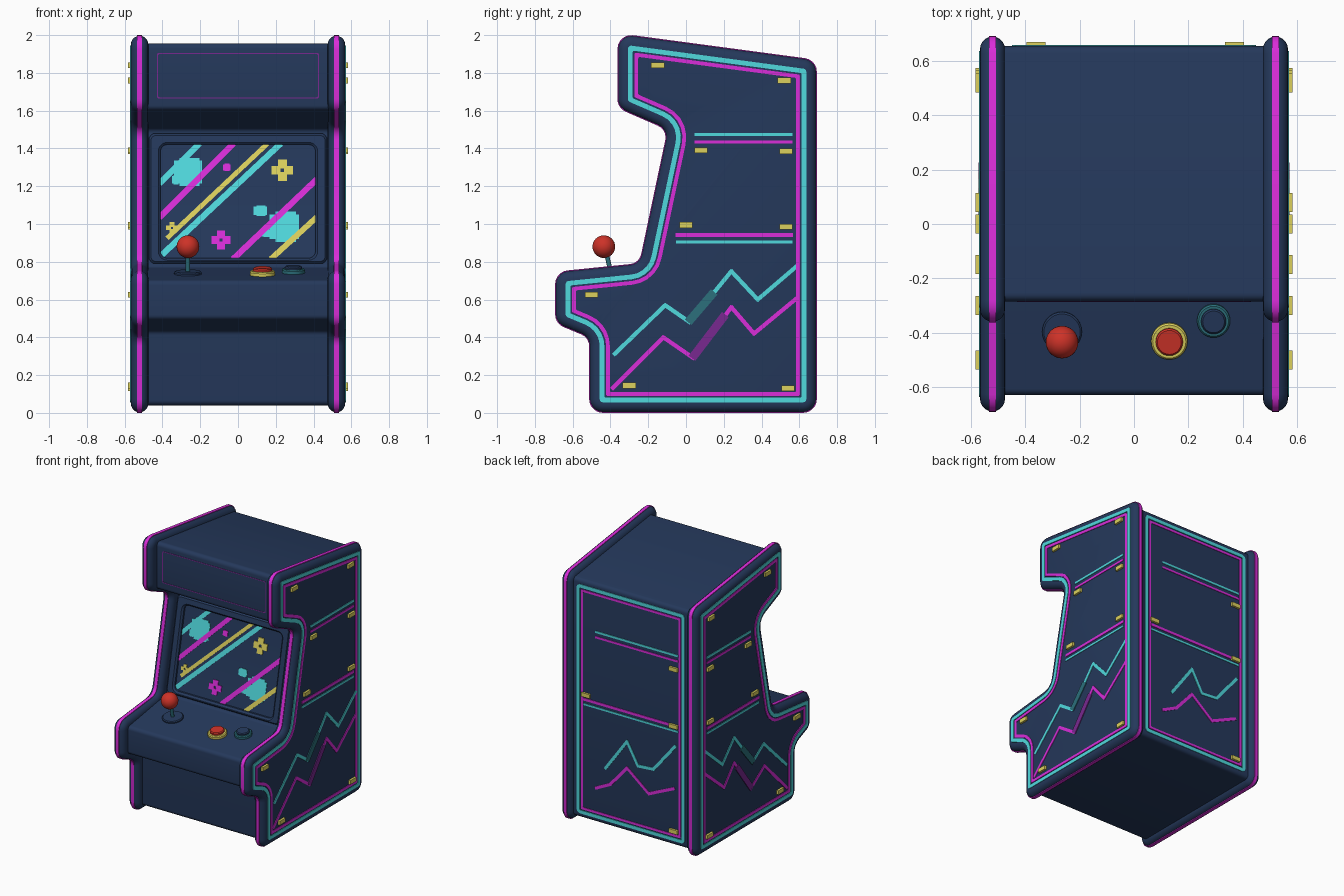
import bpy, bmesh, math
from mathutils import Vector as V

if "Cube" in bpy.data.objects:
    bpy.data.objects.remove(bpy.data.objects["Cube"], do_unlink=True)


def material(name, rgb):
    m = bpy.data.materials.new(name)
    m.use_nodes = True
    m.diffuse_color = (*rgb, 1)
    m.node_tree.nodes["Principled BSDF"].inputs["Base Color"].default_value = (*rgb, 1)
    return m


navy = material("navy", (0.018, 0.040, 0.105))
cyan = material("cyan", (0.08, 0.70, 0.73))
magenta = material("magenta", (0.70, 0.026, 0.70))
yellow = material("yellow", (0.72, 0.64, 0.11))
red = material("red", (0.61, 0.032, 0.021))
teal = material("dark teal", (0.025, 0.16, 0.20))
purple = material("purple", (0.19, 0.022, 0.28))
parts = []


def finish(bm, name, mat):
    bmesh.ops.recalc_face_normals(bm, faces=bm.faces)
    me = bpy.data.meshes.new(name)
    bm.to_mesh(me)
    bm.free()
    me.materials.append(mat)
    ob = bpy.data.objects.new(name, me)
    bpy.context.collection.objects.link(ob)
    parts.append(ob)
    return ob


def loft(name, loops, mat, cap=True):
    """Bridge equal point loops; cap the ends, or join last loop to first."""
    bm = bmesh.new()
    rings = [[bm.verts.new(p) for p in loop] for loop in loops]
    n = len(rings[0])
    pairs = list(zip(rings, rings[1:])) + ([] if cap else [(rings[-1], rings[0])])
    for a, b in pairs:
        for i in range(n):
            j = (i + 1) % n
            bm.faces.new((a[i], a[j], b[j], b[i]))
    if cap:
        bm.faces.new(rings[0])
        bm.faces.new(rings[-1])
    return finish(bm, name, mat)


def rounded(points, d=0.0, r=0.07, seg=5):
    """Inset a counter-clockwise outline by d and round its corners concentrically."""
    pts = [V(p) for p in points]
    n = len(pts)
    dirs = [(pts[(i + 1) % n] - pts[i]).normalized() for i in range(n)]
    out = []
    for i in range(n):
        a, b = dirs[i - 1], dirs[i]
        na, nb = V((-a.y, a.x)), V((-b.y, b.x))
        p = pts[i] + (na + nb) * (d / (1 + na.dot(nb)))
        turn = 1 if a.x * b.y - a.y * b.x > 0 else -1
        rad = max(r - turn * d, 0.008)
        centre = p + (na + nb) * (turn * rad / (1 + na.dot(nb)))
        for k in range(seg + 1):
            t = k / seg
            w = a.angle(b)
            m = (na * math.sin((1 - t) * w) + nb * math.sin(t * w)) / math.sin(w)
            out.append(centre - m * (turn * rad))
    return out


def rect(x, z0, z1):
    return [(-x, z0), (x, z0), (x, z1), (-x, z1)]


def band(name, outline, r, d0, d1, place, mat):
    sections = [(d0, -0.004), (d0, 0.004), (d1, 0.004), (d1, -0.004)]
    return loft(name, [[place(p.x, p.y, h) for p in rounded(outline, d, r)]
                       for d, h in sections], mat, cap=False)


def plates(name, polys, place, mat, top=0.004):
    """Thin raised plates from flat polygons."""
    bm = bmesh.new()
    for poly in polys:
        lo = [bm.verts.new(place(u, v, -0.004)) for u, v in poly]
        hi = [bm.verts.new(place(u, v, top)) for u, v in poly]
        bm.faces.new(lo)
        bm.faces.new(hi)
        for i in range(len(poly)):
            j = (i + 1) % len(poly)
            bm.faces.new((lo[i], lo[j], hi[j], hi[i]))
    return finish(bm, name, mat)


def line(points, w=0.022):
    """Rectangles along a polyline."""
    out = []
    for a, b in zip(points, points[1:]):
        a, b = V(a), V(b)
        t = (b - a).normalized() * w / 2
        s = V((-t.y, t.x))
        out.append([a - t * 0.6 - s, b + t * 0.6 - s, b + t * 0.6 + s, a - t * 0.6 + s])
    return out


def box(u, v, w, h):
    return [(u - w / 2, v - h / 2), (u + w / 2, v - h / 2), (u + w / 2, v + h / 2), (u - w / 2, v + h / 2)]


# Cabinet body between the side panels
body = [(-0.46, 0.04), (0.655, 0.04), (0.655, 1.835), (-0.285, 1.96), (-0.285, 1.61), (-0.02, 1.50),
        (-0.17, 0.77), (-0.63, 0.70), (-0.63, 0.50), (-0.46, 0.43)]
loop = rounded(body, 0, 0.028)
loft("cabinet_body", [[(x, p.x, p.y) for p in loop] for x in (-0.5, 0.5)], navy)

# Side panels, edge trims and side artwork
side = [(-0.51, 0.003), (0.69, 0.003), (0.69, 1.867), (-0.36, 2.007), (-0.36, 1.615), (-0.095, 1.50),
        (-0.245, 0.79), (-0.69, 0.745), (-0.69, 0.475), (-0.51, 0.40)]
OUT, R, MID = 0.567, 0.046, 0.521
clips = [(-0.15, 1.84), (0.52, 1.76), (0.08, 1.39), (0.53, 1.385), (0, 0.995), (0.53, 0.985),
         (-0.5, 0.625), (-0.3, 0.145), (0.54, 0.13)]
cyan_zig = [(-0.38, 0.31), (-0.11, 0.57), (0.02, 0.48), (0.24, 0.75), (0.38, 0.6), (0.59, 0.78)]
magenta_zig = [(-0.39, 0.13), (-0.12, 0.40), (0.04, 0.29), (0.24, 0.56), (0.36, 0.42), (0.59, 0.61)]


def artwork(tag, place, u0, u1, zigs, spots):
    plates(tag + "_cyan_lines", line([(u0 + 0.1, 1.475), (u1, 1.475)], 0.016) +
           line([(u0, 0.905), (u1, 0.905)], 0.014) + line(zigs[0]), place, cyan)
    plates(tag + "_magenta_lines", line([(u0 + 0.1, 1.435), (u1, 1.435)], 0.016) +
           line([(u0, 0.942), (u1, 0.942)], 0.02) + line(zigs[1]), place, magenta)
    plates(tag + "_clips", [box(u, v, 0.07, 0.03) for u, v in spots], place, yellow, 0.016)


for s, tag in ((1, "left_side"), (-1, "right_side")):
    def place(u, v, h, s=s):
        return (s * (OUT + h), u, v)
    angles = [math.pi * k / 10 for k in range(11)]
    loft(tag + "_panel", [[(s * (MID - R * math.cos(a)), p.x, p.y)
                           for p in rounded(side, R * (1 - math.sin(a)))] for a in angles], navy)
    trim = [(-0.0125, 0.006), (-0.0125, -0.003), (0.0125, -0.003), (0.0125, 0.006)]
    loft(tag + "_edge_trim", [[(s * (MID + x), p.x, p.y) for p in rounded(side, d)]
                              for x, d in trim], magenta, cap=False)
    band(tag + "_cyan_border", side, 0.07, 0.053, 0.078, place, cyan)
    band(tag + "_magenta_border", side, 0.07, 0.087, 0.107, place, magenta)
    artwork(tag, place, -0.05, 0.56, (cyan_zig, magenta_zig), clips)
    plates(tag + "_teal_stroke", line([(0.02, 0.49), (0.14, 0.63)], 0.045), place, teal, 0.006)
    plates(tag + "_purple_stroke", line([(0.04, 0.30), (0.20, 0.51)], 0.045), place, purple, 0.006)


# Back panel artwork
def back(u, v, h):
    return (-u, 0.655 + h, v)


frame = rect(0.45, 0.075, 1.80)
band("back_cyan_border", frame, 0.03, 0, 0.025, back, cyan)
band("back_magenta_border", frame, 0.03, 0.035, 0.052, back, magenta)
artwork("back", back, -0.39, 0.39,
        ([(-0.21, 0.47), (-0.03, 0.72), (0.06, 0.56), (0.19, 0.57), (0.37, 0.79)],
         [(-0.29, 0.30), (-0.17, 0.36), (-0.03, 0.52), (0.15, 0.375), (0.36, 0.47)]),
        [(0.36, 1.37), (-0.37, 0.98), (0.36, 0.94), (0.36, 0.15)])


# Marquee outline
def marquee(u, v, h):
    return (u, -0.285 - h / 2, v)


band("marquee_outline", rect(0.43, 1.665, 1.905), 0.01, 0, 0.006, marquee, purple)


# Screen bezel and screen picture
def screen(u, v, h):
    return (u, -0.17 + (v - 0.77) * 0.2055 - h, v)


outer, inner = rect(0.472, 0.79, 1.48), rect(0.41, 0.82, 1.42)
bezel = [(outer, 0, -0.01), (outer, 0, 0.012), (outer, 0.012, 0.026),
         (inner, -0.012, 0.026), (inner, 0, 0.014), (inner, 0, -0.01)]
loft("screen_bezel", [[screen(p.x, p.y, h) for p in rounded(o, d, 0.035)] for o, d, h in bezel],
     navy, cap=False)


def flower(u, v, r):
    return [box(u + r * a, v + r * b, r * 0.85, r * 0.85) for a, b in ((0.6, 0), (-0.6, 0), (0, 0.6), (0, -0.6))]


def blob(u, v, w, h):
    return [box(u, v, w, h * 0.8), box(u + w * 0.05, v, w * 0.7, h)]


plates("screen_cyan", line([(-0.41, 1.22), (-0.21, 1.42)], 0.03) + line([(-0.41, 0.83), (0.22, 1.42)], 0.032) +
       blob(-0.265, 1.275, 0.15, 0.15) + blob(-0.33, 1.235, 0.04, 0.05) + blob(0.245, 0.985, 0.155, 0.16) +
       blob(0.15, 0.95, 0.05, 0.04) + blob(0.118, 1.07, 0.07, 0.055), screen, cyan)
plates("screen_magenta", line([(-0.41, 1.04), (-0.03, 1.42)], 0.032) + line([(-0.02, 0.82), (0.41, 1.23)], 0.032) +
       blob(-0.06, 1.30, 0.04, 0.04) + flower(-0.09, 0.915, 0.05), screen, magenta, 0.005)
plates("screen_yellow", line([(-0.37, 0.93), (0.15, 1.42)], 0.025) + line([(0.18, 0.82), (0.41, 1.03)], 0.03) +
       flower(0.235, 1.285, 0.055) + flower(-0.35, 0.98, 0.03), screen, yellow, 0.006)


# Control deck: joystick and buttons
def deck(u, v, h):
    return (u, v - 0.15 * h, 0.70 + (v + 0.63) * 0.152 + h)


def turned(name, u, v, profile, mat, lean=0.0):
    loft(name, [[deck(u + r * math.cos(a), v - lean * h + r * math.sin(a), h)
                 for a in (math.tau * k / 28 for k in range(28))] for r, h in profile], mat)


def disc(r, h0, h1):
    return [(r, h0), (r, h1 - 0.006), (r - 0.006, h1)]


turned("joystick_base", -0.265, -0.396, disc(0.073, -0.01, 0.014), navy)
turned("joystick_stick", -0.265, -0.396, [(0.012, 0), (0.012, 0.13)], teal, 0.08)
turned("red_button_ring", 0.13, -0.43, disc(0.067, -0.01, 0.022), yellow)
turned("red_button", 0.13, -0.43, disc(0.05, 0, 0.04), red)
turned("dark_button_ring", 0.293, -0.355, disc(0.061, -0.01, 0.022), teal)
turned("dark_button", 0.293, -0.355, disc(0.046, 0, 0.036), navy)
bm = bmesh.new()
bmesh.ops.create_uvsphere(bm, u_segments=28, v_segments=16, radius=0.06)
finish(bm, "joystick_ball", red).location = (-0.265, -0.435, 0.88)

# Smooth rounded areas, keep edges sharp
bpy.ops.object.select_all(action="DESELECT")
for ob in parts:
    ob.select_set(True)
bpy.context.view_layer.objects.active = parts[0]
bpy.ops.object.shade_smooth_by_angle(angle=math.radians(35))
